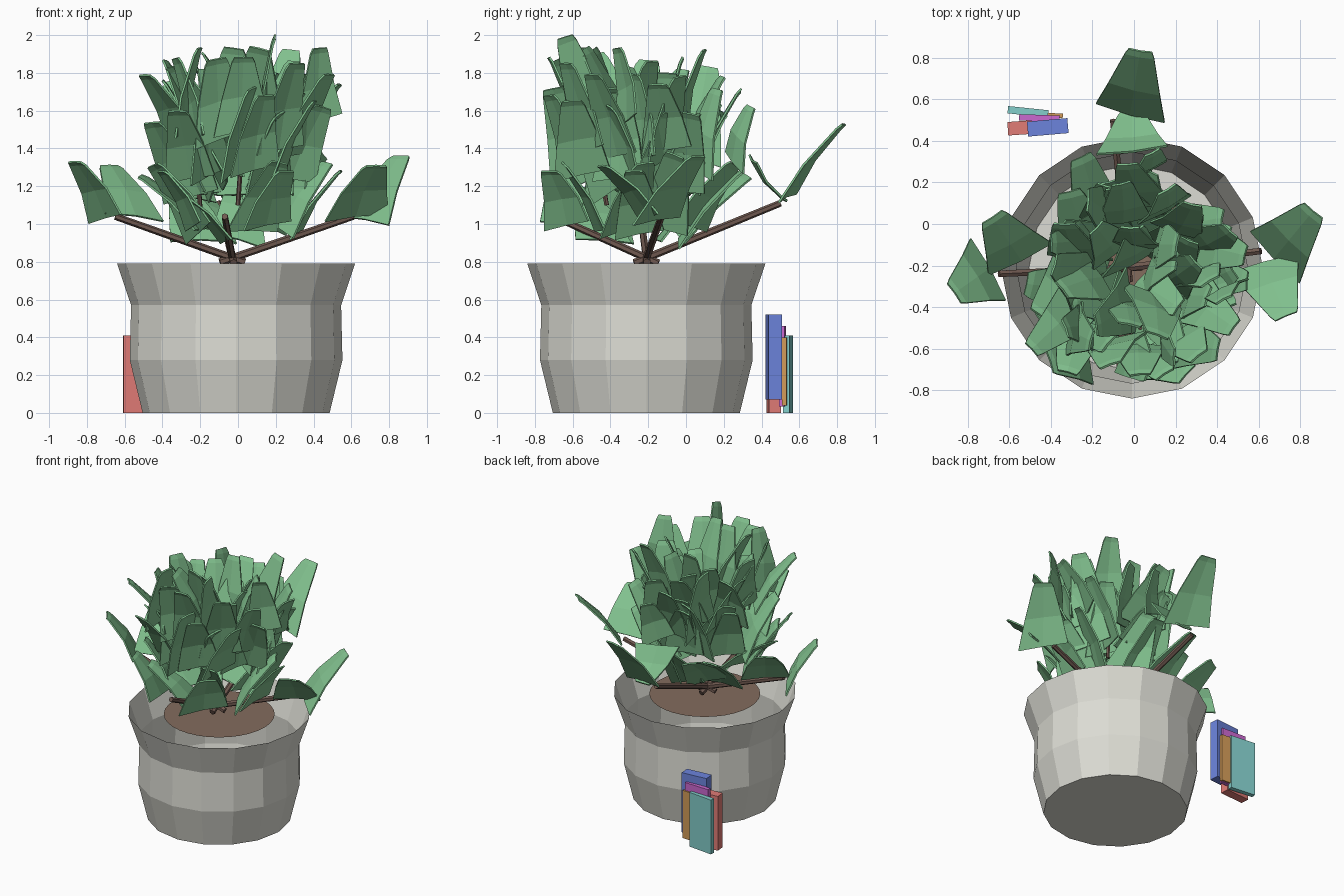
import bpy, bmesh, math, random
from mathutils import Vector, Matrix

random.seed(11)
cube = bpy.data.objects.get("Cube")
if cube:
    bpy.data.objects.remove(cube, do_unlink=True)


def material(name, r, g, b):
    m = bpy.data.materials.new(name)
    m.use_nodes = True
    col = (r, g, b, 1)
    m.diffuse_color = col
    m.node_tree.nodes["Principled BSDF"].inputs["Base Color"].default_value = col
    return m


STONE = material("stone grey", 0.72, 0.72, 0.66)
SOIL = material("soil brown", 0.23, 0.15, 0.11)
BARK = material("bark brown", 0.16, 0.1, 0.08)
LEAF = material("leaf green", 0.22, 0.53, 0.27)
CENTRE = Vector((-0.01, -0.21, 0))


def finish(bm, name, mat):
    mesh = bpy.data.meshes.new(name)
    bm.to_mesh(mesh)
    bm.free()
    mesh.materials.append(mat)
    ob = bpy.data.objects.new(name, mesh)
    bpy.context.collection.objects.link(ob)
    return ob


# Pot: open single-walled shell with sixteen flat sides
bm = bmesh.new()
rings = []
for r, z in [(0.495, 0), (0.563, 0.28), (0.556, 0.57), (0.63, 0.79)]:
    rings.append([bm.verts.new(CENTRE + Vector((r * math.cos(a), r * math.sin(a), z)))
                  for a in (math.tau * i / 16 for i in range(16))])
bm.faces.new(rings[0][::-1])
for low, high in zip(rings, rings[1:]):
    for i in range(16):
        j = (i + 1) % 16
        bm.faces.new((low[i], low[j], high[j], high[i]))
finish(bm, "pot", STONE)

# Soil disc
bm = bmesh.new()
bmesh.ops.create_circle(bm, cap_ends=True, segments=32, radius=0.38,
                        matrix=Matrix.Translation(CENTRE + Vector((0, 0, 0.76))))
finish(bm, "soil", SOIL)


def stem(name, start, end, radius):
    a, b = Vector(start), Vector(end)
    d = b - a
    bm = bmesh.new()
    bmesh.ops.create_cone(
        bm, cap_ends=True, segments=6, radius1=radius, radius2=radius * 0.85, depth=d.length,
        matrix=Matrix.Translation((a + b) / 2) @ d.to_track_quat('Z', 'Y').to_matrix().to_4x4())
    finish(bm, name, BARK)


# Branches fanning out from the soil, crossing at the root
root = Vector((-0.03, -0.21, 0.82))
for tip in [(-0.65, -0.24, 1.04), (0.61, -0.13, 1.04), (-0.07, -0.7, 1.04), (-0.1, 0.5, 1.11)]:
    tip = Vector(tip)
    stem("branch", root - (tip - root).normalized() * 0.07, tip, 0.021)

# Short upright twigs inside the crown
for start, end in [((0.0, -0.42, 1.1), (0.03, -0.5, 1.56)), ((-0.2, -0.3, 1.08), (-0.22, -0.38, 1.4)),
                   ((0.15, -0.1, 1.1), (0.18, -0.05, 1.45))]:
    stem("twig", start, end, 0.013)


def leaf(base, tip, width=0.32, spin=0.0):
    """Flared leaf, wide at the base, narrow at the tip, faintly creased and curled."""
    base, tip = Vector(base), Vector(tip)
    axis = tip - base
    length = axis.length
    axis.normalize()
    side = Matrix.Rotation(spin, 3, axis) @ axis.cross(Vector((axis.x, axis.y, 0))).normalized()
    normal = side.cross(axis)
    bm = bmesh.new()
    rows = []
    for t, w, curl in [(0, 1, 0.015), (0.45, 0.74, -0.012), (0.93, 0.42, 0), (1, 0.33, 0.008)]:
        row = []
        for s in (-1, 0, 1):
            # one base corner dips lower than the other
            p = base + axis * (t * length + 0.03 * s * (1 - t)) + side * (s * w * width / 2)
            row.append(bm.verts.new(p + normal * (curl + 0.012 * w * abs(s))))
        rows.append(row)
    for a, b in zip(rows, rows[1:]):
        for i in range(2):
            bm.faces.new((a[i], a[i + 1], b[i + 1], b[i]))
    ob = finish(bm, "leaf", LEAF)
    ob.modifiers.new("thickness", 'SOLIDIFY').thickness = 0.011


# Low leaves at the branch ends
for base, tip in [((-0.02, 0.52, 1.15), (0.03, 0.83, 1.53)),
                  ((-0.01, 0.34, 1.33), (-0.01, 0.53, 1.12)),
                  ((-0.69, -0.21, 1.04), (-0.86, -0.33, 1.33)),
                  ((-0.54, -0.18, 1.05), (-0.68, 0.03, 1.31)),
                  ((0.67, -0.17, 1.03), (0.86, 0.06, 1.36)),
                  ((0.62, -0.18, 1.05), (0.73, -0.44, 1.31)),
                  ((-0.22, -0.6, 1.0), (-0.4, -0.66, 1.28)),
                  ((0.14, -0.62, 1.0), (0.25, -0.72, 1.28))]:
    leaf(base, tip, 0.34)

# Leaves that shape the outline of the crown: base, tip, width, spin
for base, tip, width, spin in [((0.12, -0.5, 1.55), (0.19, -0.64, 1.99), 0.25, 1.1),
                               ((-0.31, -0.5, 1.5), (-0.21, -0.56, 1.93), 0.28, 0.3),
                               ((-0.28, -0.4, 1.45), (-0.49, -0.6, 1.79), 0.25, 0),
                               ((0.43, -0.3, 1.55), (0.43, -0.36, 1.93), 0.25, 0.5),
                               ((0.32, -0.1, 1.4), (0.53, -0.15, 1.74), 0.28, 0),
                               ((0.2, -0.05, 1.5), (0.28, 0.09, 1.92), 0.27, 0.3),
                               ((-0.05, 0.0, 1.4), (-0.06, 0.19, 1.78), 0.28, 0.2),
                               ((0.06, 0.24, 1.33), (0.09, 0.34, 1.62), 0.25, 0.8),
                               ((-0.25, -0.45, 1.25), (-0.32, -0.71, 1.6), 0.28, 0)]:
    leaf(base, tip, width, spin)

# Leafy crown: tiers of leaves leaning out, rising towards the front
for z, radius, count, lean in [(0.95, 0.24, 11, 0.75), (1.2, 0.3, 14, 0.4), (1.22, 0.15, 8, 0.5),
                               (1.4, 0.28, 13, 0.35), (1.47, 0.14, 8, 0.35), (1.35, 0.04, 3, 0.5)]:
    for i in range(count):
        ang = math.tau * (i + random.uniform(-0.35, 0.35)) / count
        out = Vector((math.cos(ang), math.sin(ang), 0))
        base = Vector((0.01, -0.24, z + random.uniform(-0.05, 0.05)))
        base += out * radius * random.uniform(0.8, 1.2)
        if z > 1:
            base.z -= 0.22 * (base.y + 0.3)
        turn = Matrix.Rotation(random.uniform(-1, 1), 3, 'Z')
        tilt = lean + random.uniform(-0.15, 0.2)
        aim = turn @ out * math.sin(tilt) + Vector((0, 0, math.cos(tilt)))
        tip = base + aim * random.uniform(0.4, 0.5)
        # keep the tips inside the rounded outline of the plant
        tip.x = max(-0.55, min(0.54, tip.x))
        tip.y = max(-0.72, min(0.32, tip.y))
        tip.z = min(tip.z, 1.93)
        leaf(base, tip, random.uniform(0.25, 0.33), random.uniform(-0.7, 0.7))

# Upright books behind the pot: colour, centre, thickness, bottom, top, turn
BOOKS = [("blue", (0.15, 0.23, 0.72), -0.415, 0.465, 0.072, 0.07, 0.52, 5),
         ("purple", (0.6, 0.14, 0.63), -0.455, 0.51, 0.03, 0.035, 0.46, -2),
         ("orange", (0.65, 0.33, 0.1), -0.44, 0.525, 0.022, 0.04, 0.4, -3),
         ("red", (0.75, 0.2, 0.18), -0.51, 0.465, 0.065, 0, 0.41, 4),
         ("teal", (0.23, 0.62, 0.6), -0.51, 0.54, 0.035, 0, 0.41, -6)]
for name, rgb, x, y, thick, low, high, turn in BOOKS:
    bm = bmesh.new()
    bmesh.ops.create_cube(bm, size=1, matrix=Matrix.Translation((x, y, (low + high) / 2))
                          @ Matrix.Rotation(math.radians(turn), 4, 'Z')
                          @ Matrix.Diagonal((0.195, thick, high - low, 1)))
    finish(bm, name + "_book", material("book " + name, *rgb))
